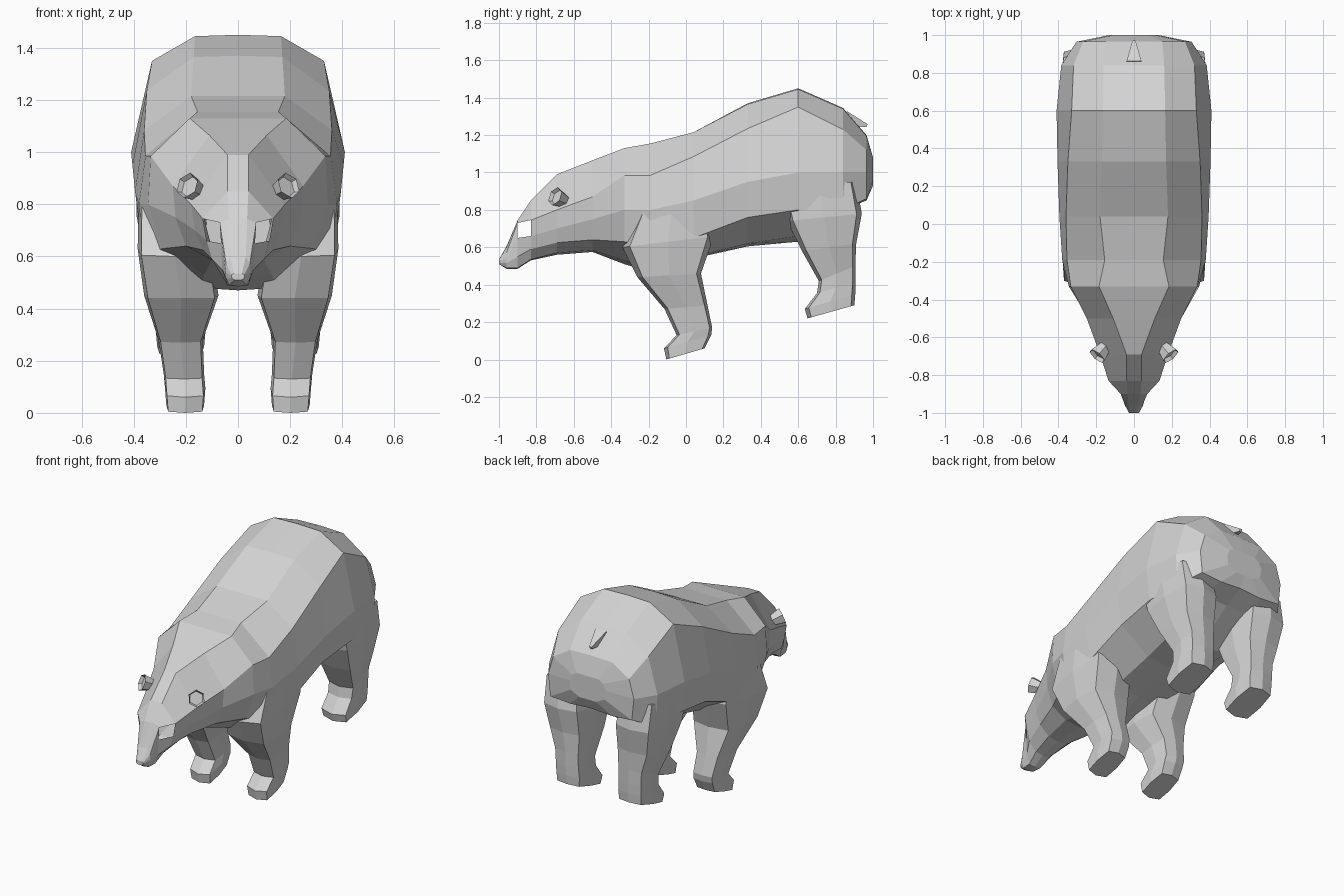
import bpy, bmesh, math
from mathutils import Vector

if "Cube" in bpy.data.objects:
    bpy.data.objects.remove(bpy.data.objects["Cube"])

fur = bpy.data.materials.new("grey_fur")
fur.diffuse_color = (0.66, 0.66, 0.66, 1)
fur.use_nodes = True
fur.node_tree.nodes["Principled BSDF"].inputs["Base Color"].default_value = fur.diffuse_color


def finish(name, bm, mirror=False):
    bmesh.ops.recalc_face_normals(bm, faces=bm.faces[:])
    me = bpy.data.meshes.new(name)
    bm.to_mesh(me)
    bm.free()
    me.materials.append(fur)
    ob = bpy.data.objects.new(name, me)
    bpy.context.collection.objects.link(ob)
    if mirror:
        mod = ob.modifiers.new("mirror", 'MIRROR')
        mod.use_mirror_merge = False
    return ob


def loft(bm, rings):
    """Skin closed rings of points and cap both ends; returns faces[segment][side]."""
    vs = [[bm.verts.new(p) for p in r] for r in rings]
    n = len(vs[0])
    rows = [[bm.faces.new((a[i], a[(i + 1) % n], b[(i + 1) % n], b[i])) for i in range(n)]
            for a, b in zip(vs, vs[1:])]
    bm.faces.new(vs[0][::-1])
    bm.faces.new(vs[-1])
    return rows


def section(y, top, *rest):
    """Symmetric cross-section: top height, five (x, z) side points, bottom height."""
    side, bottom = rest[:-1], rest[-1]
    right = [(x, y, z) for x, z in side]
    left = [(-x, y, z) for x, z in reversed(side)]
    return [(0, y, top)] + right + [(0, y, bottom)] + left


# Head and neck, nose to shoulders
head = [
    (-1.0, .535, (.015, .535), (.025, .53), (.026, .525), (.022, .515), (.012, .51), .51),
    (-.96, .605, (.03, .60), (.045, .57), (.048, .54), (.045, .515), (.035, .49), .485),
    (-.90, .745, (.035, .745), (.07, .73), (.065, .65), (.06, .55), (.04, .49), .485),
    (-.83, .85, (.04, .85), (.135, .745), (.12, .66), (.10, .59), (.05, .535), .53),
    (-.69, .99, (.04, .99), (.18, .80), (.165, .70), (.135, .625), (.07, .57), .56),
    (-.50, 1.065, (.11, 1.065), (.25, .87), (.24, .75), (.20, .64), (.10, .585), .575),
]
# Torso, shoulders to rump
torso = [
    (-.33, 1.13, (.185, 1.13), (.335, .985), (.345, .80), (.29, .63), (.13, .53), .51),
    (-.19, 1.155, (.155, 1.155), (.355, .985), (.38, .80), (.36, .60), (.15, .48), .47),
    (.04, 1.215, (.18, 1.215), (.36, 1.085), (.395, .85), (.37, .65), (.17, .55), .54),
    (.33, 1.37, (.17, 1.365), (.35, 1.235), (.405, .95), (.37, .76), (.17, .62), .605),
    (.60, 1.45, (.165, 1.445), (.33, 1.35), (.41, 1.0), (.385, .80), (.20, .66), .63),
    (.84, 1.345, (.16, 1.34), (.32, 1.23), (.385, 1.0), (.375, .80), (.20, .80), .80),
    (.965, 1.20, (.15, 1.195), (.27, 1.12), (.305, 1.0), (.29, .86), (.15, .85), .86),
    (1.0, 1.08, (.08, 1.08), (.11, 1.06), (.13, 1.02), (.12, .96), (.06, .93), .93),
]
bm = bmesh.new()
rows = loft(bm, [section(*s) for s in head + torso])
# Open eye sockets on both sides of the face
eyes = [rows[2][2], rows[2][9]]
bmesh.ops.inset_individual(bm, faces=eyes, thickness=.017, depth=-.006)
bmesh.ops.delete(bm, geom=eyes, context='FACES_ONLY')
finish("body", bm)

# Legs: rings of (front y, front z, back y, back z, inner x, outer x)
OUTLINE = [(0, .5), (.08, .95), (.5, 1), (.93, .93), (1, .5), (.93, .07), (.5, 0), (.08, .05)]


def leg(name, rings):
    bm = bmesh.new()
    loft(bm, [[(xi + (xo - xi) * s, yf + (yb - yf) * t, zf + (zb - zf) * t)
               for t, s in OUTLINE] for yf, zf, yb, zb, xi, xo in rings])
    finish(name, bm, mirror=True)


leg("front_legs", [
    (-.105, .0, .10, .06, .13, .275),
    (-.118, .06, .135, .13, .125, .28),
    (-.05, .13, .14, .17, .13, .285),
    (-.115, .27, .115, .29, .135, .305),
    (-.26, .44, .08, .46, .075, .36),
    (-.34, .60, .15, .66, .10, .385),
    (-.25, .80, .10, .85, .15, .38)])
leg("hind_legs", [
    (.65, .22, .90, .29, .13, .31),
    (.635, .27, .905, .35, .125, .315),
    (.70, .355, .905, .41, .13, .315),
    (.71, .42, .905, .50, .13, .32),
    (.62, .58, .91, .62, .12, .36),
    (.54, .74, .94, .78, .12, .39),
    (.50, .92, .91, .95, .15, .39)])


def cone(bm, base, tip, r1, r2, sides):
    """Tapered prism from base to tip; returns its tip face or faces."""
    base, tip = Vector(base), Vector(tip)
    axis = (tip - base).normalized()
    q = axis.to_track_quat('Z', 'Y')

    def ring(c, r):
        return [c + q @ Vector((r * math.cos(a), r * math.sin(a), 0))
                for a in (2 * math.pi * (i + .5) / sides for i in range(sides))]
    loft(bm, [ring(base, r1), ring(tip, r2)])
    bm.faces.ensure_lookup_table()
    return bm.faces[-1]


# Ears: hexagonal cups facing forward and outward
bm = bmesh.new()
cup = cone(bm, (.14, -.635, .84), (.195, -.70, .873), .03, .052, 6)
bmesh.ops.recalc_face_normals(bm, faces=bm.faces[:])
bmesh.ops.inset_individual(bm, faces=[cup], thickness=.01, depth=-.02)
finish("ears", bm, mirror=True)

# Stub tail
bm = bmesh.new()
cone(bm, (0, .85, 1.29), (0, .968, 1.25), .055, .012, 4)
finish("tail", bm)
